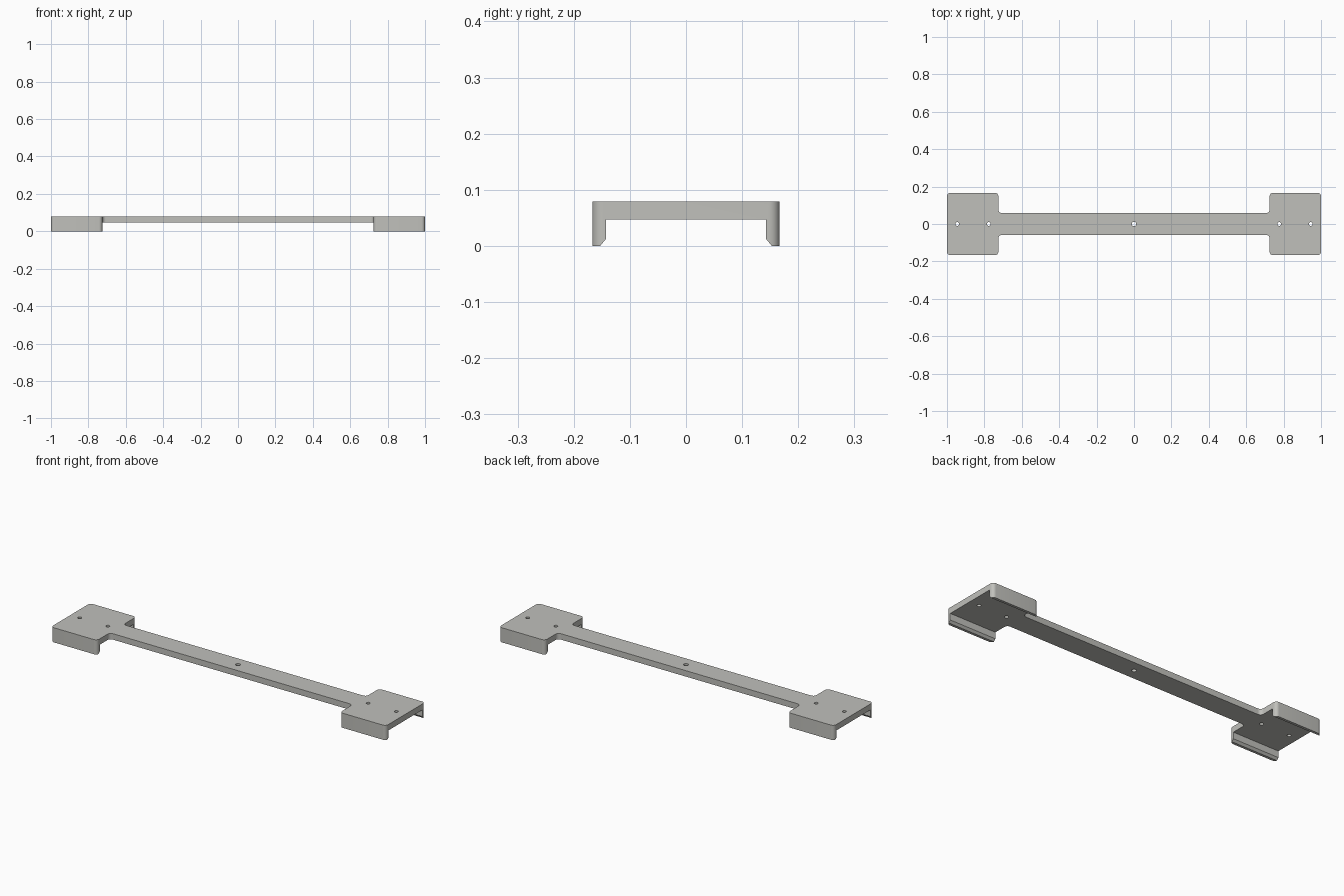
import bpy, bmesh, math
from mathutils import Vector

if "Cube" in bpy.data.objects:
    bpy.data.objects.remove(bpy.data.objects["Cube"])

TOP, UNDER = 0.079, 0.047      # top surface and underside of the plate
PAD_X, PAD_Y, BAR_Y = 0.725, 0.167, 0.058
RADIUS = 0.019

grey = bpy.data.materials.new("light grey")
grey.diffuse_color = (0.53, 0.53, 0.50, 1)
grey.use_nodes = True
grey.node_tree.nodes["Principled BSDF"].inputs["Base Color"].default_value = grey.diffuse_color


def rounded(corners, r, steps=8):
    """Replace every right-angled corner of an outline by an arc."""
    pts = []
    for i, c in enumerate(corners):
        c = Vector(c)
        a = (Vector(corners[i - 1]) - c).normalized() * r
        b = (Vector(corners[(i + 1) % len(corners)]) - c).normalized() * r
        for k in range(steps + 1):
            t = math.pi / 2 * k / steps
            pts.append(c + a * (1 - math.sin(t)) + b * (1 - math.cos(t)))
    return pts


def prism(name, points, offset):
    """Extrude a closed loop of 3D points."""
    bm = bmesh.new()
    face = bm.faces.new([bm.verts.new(p) for p in points])
    ext = bmesh.ops.extrude_face_region(bm, geom=[face])
    verts = [g for g in ext["geom"] if isinstance(g, bmesh.types.BMVert)]
    bmesh.ops.translate(bm, verts=verts, vec=offset)
    bmesh.ops.recalc_face_normals(bm, faces=bm.faces)
    mesh = bpy.data.meshes.new(name)
    bm.to_mesh(mesh)
    bm.free()
    mesh.materials.append(grey)
    obj = bpy.data.objects.new(name, mesh)
    bpy.context.collection.objects.link(obj)
    return obj


def cut(target, cutter):
    mod = target.modifiers.new("cut", "BOOLEAN")
    mod.operation, mod.solver, mod.object = "DIFFERENCE", "EXACT", cutter
    bpy.context.view_layer.objects.active = target
    bpy.ops.object.modifier_apply(modifier=mod.name)
    bpy.data.objects.remove(cutter)


# Full-height bar with a wide pad at each end
half = [(1, -PAD_Y), (1, PAD_Y), (PAD_X, PAD_Y), (PAD_X, BAR_Y)]
quarter_turned = [(-PAD_X, BAR_Y), (-PAD_X, PAD_Y), (-1, PAD_Y), (-1, -PAD_Y),
                  (-PAD_X, -PAD_Y), (-PAD_X, -BAR_Y), (PAD_X, -BAR_Y), (PAD_X, -PAD_Y)]
outline = rounded(half + quarter_turned, RADIUS)
bracket = prism("mounting_bracket", [(p.x, p.y, 0) for p in outline], (0, 0, TOP))

# Channel underneath, leaving side lips with a chamfered inner edge
side = [(0.163, -0.012), (0.143, 0.012), (0.143, UNDER)]
section = side + [(-y, z) for y, z in reversed(side)]
cut(bracket, prism("channel_cutter", [(-1.1, y, z) for y, z in section], (2.2, 0, 0)))

# Screw holes
for x, r in [(0, 0.012), (0.777, 0.01), (0.945, 0.01), (-0.777, 0.01), (-0.945, 0.01)]:
    ring = [(x + r * math.cos(k * math.pi / 12), r * math.sin(k * math.pi / 12), 0)
            for k in range(24)]
    cut(bracket, prism("hole_cutter", ring, (0, 0, 0.15)))

bpy.ops.object.select_all(action="DESELECT")
bracket.select_set(True)
bpy.context.view_layer.objects.active = bracket
bpy.ops.object.shade_smooth_by_angle(angle=math.radians(30))
